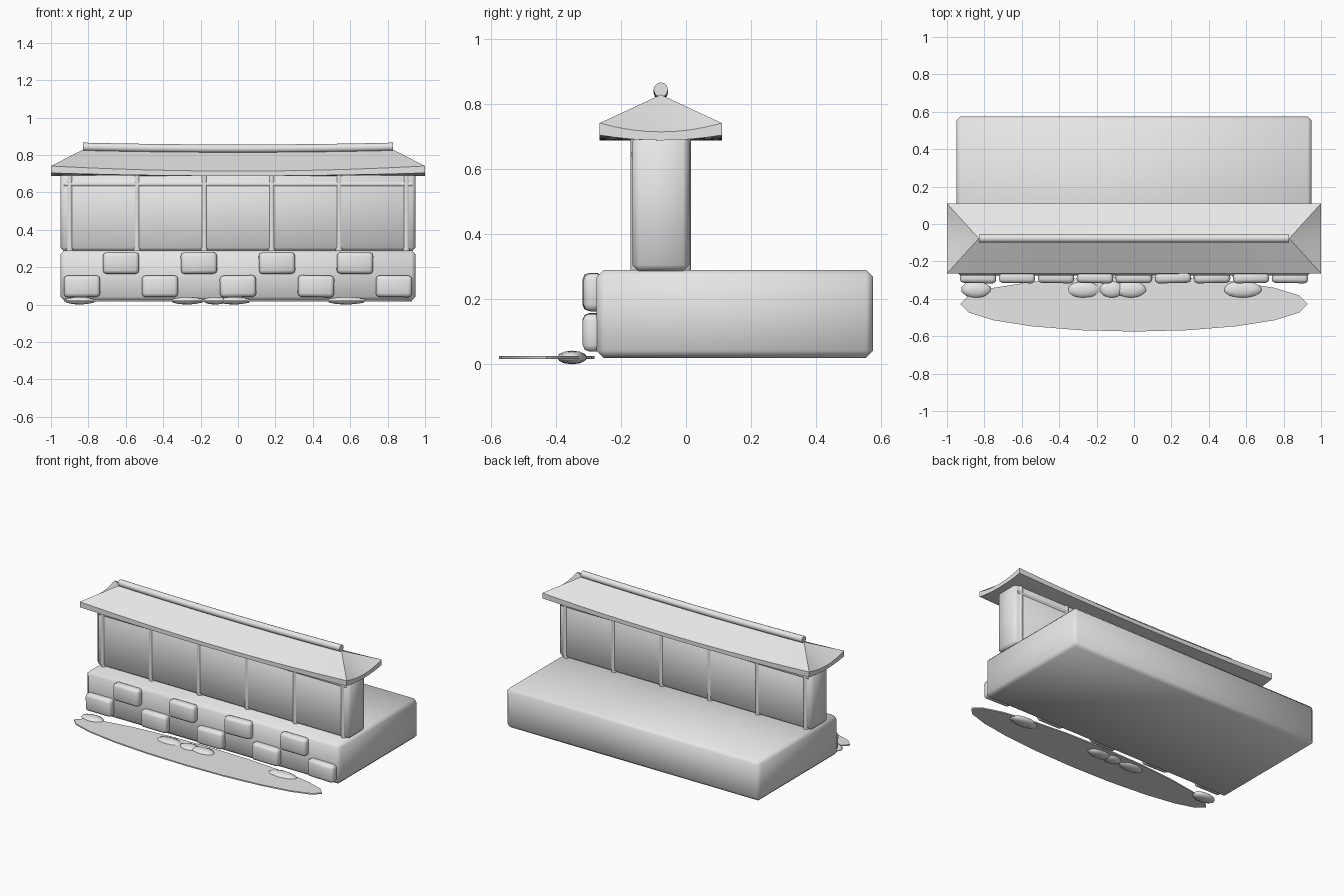
import bpy, bmesh, math, random
from mathutils import Vector

random.seed(4)
if "Cube" in bpy.data.objects:
    bpy.data.objects.remove(bpy.data.objects["Cube"])

stone = bpy.data.materials.new("pale_stone")
stone.use_nodes = True
grey = (0.8, 0.8, 0.8, 1)
stone.diffuse_color = grey
stone.node_tree.nodes["Principled BSDF"].inputs["Base Color"].default_value = grey


def finish(name, bm, angle=50):
    bmesh.ops.recalc_face_normals(bm, faces=bm.faces)
    mesh = bpy.data.meshes.new(name)
    bm.to_mesh(mesh)
    bm.free()
    mesh.materials.append(stone)
    ob = bpy.data.objects.new(name, mesh)
    bpy.context.collection.objects.link(ob)
    bpy.ops.object.select_all(action="DESELECT")
    ob.select_set(True)
    bpy.context.view_layer.objects.active = ob
    bpy.ops.object.shade_smooth_by_angle(angle=math.radians(angle))
    return ob


def box(name, lo, hi, bevel, segments=1):
    lo, hi = Vector(lo), Vector(hi)
    bm = bmesh.new()
    bmesh.ops.create_cube(bm, size=1)
    for v in bm.verts:
        v.co = v.co * (hi - lo)
    bmesh.ops.bevel(bm, geom=bm.edges[:], offset=bevel, segments=segments,
                    profile=0.5, affect="EDGES")
    ob = finish(name, bm)
    ob.location = (lo + hi) / 2
    return ob


def rod(name, path, radius, sides=12):
    """Round bar along a list of points, closed at both ends."""
    bm = bmesh.new()
    axis = (Vector(path[-1]) - Vector(path[0])).normalized()
    side = Vector((0, 1, 0))
    up = axis.cross(side)
    rings = []
    for p in path:
        rings.append([bm.verts.new(Vector(p) + radius * (
            side * math.cos(math.tau * k / sides) + up * math.sin(math.tau * k / sides)))
            for k in range(sides)])
    for a, b in zip(rings, rings[1:]):
        for k in range(sides):
            j = (k + 1) % sides
            bm.faces.new((a[k], a[j], b[j], b[k]))
    bm.faces.new(rings[0])
    bm.faces.new(rings[-1])
    return finish(name, bm)


# Platform and wall
box("platform", (-0.95, -0.275, 0.02), (0.95, 0.575, 0.29), 0.022)
box("wall", (-0.95, -0.165, 0.285), (0.95, 0.01, 0.705), 0.02)

# Posts and top rails on both wall faces
for face, y in (("front", -0.152), ("back", -0.003)):
    for i in range(6):
        x = -0.9 + 0.36 * i
        rod(f"{face}_post_{i + 1}", [(x, y, 0.28), (x, y, 0.7)], 0.018)
    rod(f"{face}_rail", [(-0.93, y, 0.645), (0.93, y, 0.645)], 0.017)

# Hipped roof with sagging ridge and upturned corners
MID, HALF, RIDGE = -0.0775, 0.1875, 0.83
NX, NY = 16, 8


def eave(u, v, top):
    lift = u * u * v * v
    z = 0.714 + 0.027 * lift if top else 0.688 + 0.016 * lift
    return Vector((u, MID + HALF * v, z))


def ridge(u):
    return Vector((RIDGE * u, MID, 0.818 + 0.01 * u * u))


bm = bmesh.new()


def face(*points):
    bm.faces.new([bm.verts.new(p) for p in points])


us = [2 * i / NX - 1 for i in range(NX + 1)]
vs = [2 * j / NY - 1 for j in range(NY + 1)]
for a, b in zip(us, us[1:]):
    for v in (-1, 1):
        face(eave(a, v, True), eave(b, v, True), ridge(b), ridge(a))
        face(eave(a, v, False), eave(b, v, False), eave(b, v, True), eave(a, v, True))
    for c, d in zip(vs, vs[1:]):
        face(eave(a, c, False), eave(a, d, False), eave(b, d, False), eave(b, c, False))
for c, d in zip(vs, vs[1:]):
    for u in (-1, 1):
        face(eave(u, c, True), eave(u, d, True), ridge(u))
        face(eave(u, c, False), eave(u, d, False), eave(u, d, True), eave(u, c, True))
bmesh.ops.remove_doubles(bm, verts=bm.verts[:], dist=0.0001)
finish("roof", bm, 25)

rod("ridge_cap", [ridge(u) + Vector((0, 0, 0.016)) for u in us], 0.022)

# Staggered facing blocks
for row, count, z in (("lower", 5, 0.098), ("upper", 4, 0.222)):
    for i in range(count):
        x = (i - (count - 1) / 2) * 0.417
        block = box(f"{row}_block_{i + 1}", (x - 0.097, -0.316, z - 0.058),
                    (x + 0.097, -0.255, z + 0.058), 0.02, 2)
        block.rotation_euler = (0, random.uniform(-0.02, 0.02), random.uniform(-0.03, 0.03))

# Flat pool in front of the platform
bm = bmesh.new()
bmesh.ops.create_cone(bm, cap_ends=True, segments=20, radius1=1, radius2=1, depth=1)
for v in bm.verts:
    v.co = (v.co.x * 0.93, v.co.y * 0.147 - 0.428, v.co.z * 0.008 + 0.021)
finish("pool", bm)

# Flat stones along the pool edge
for i, (x, r) in enumerate(((-0.845, 0.085), (-0.27, 0.09), (-0.12, 0.07),
                            (-0.02, 0.09), (0.58, 0.11))):
    bm = bmesh.new()
    bmesh.ops.create_icosphere(bm, subdivisions=2, radius=1)
    for v in bm.verts:
        wobble = random.uniform(0.94, 1.03)
        v.co = (x + v.co.x * r * wobble, -0.35 + v.co.y * 0.047 * wobble,
                0.021 + v.co.z * 0.021)
    finish(f"flat_stone_{i + 1}", bm, 60)
